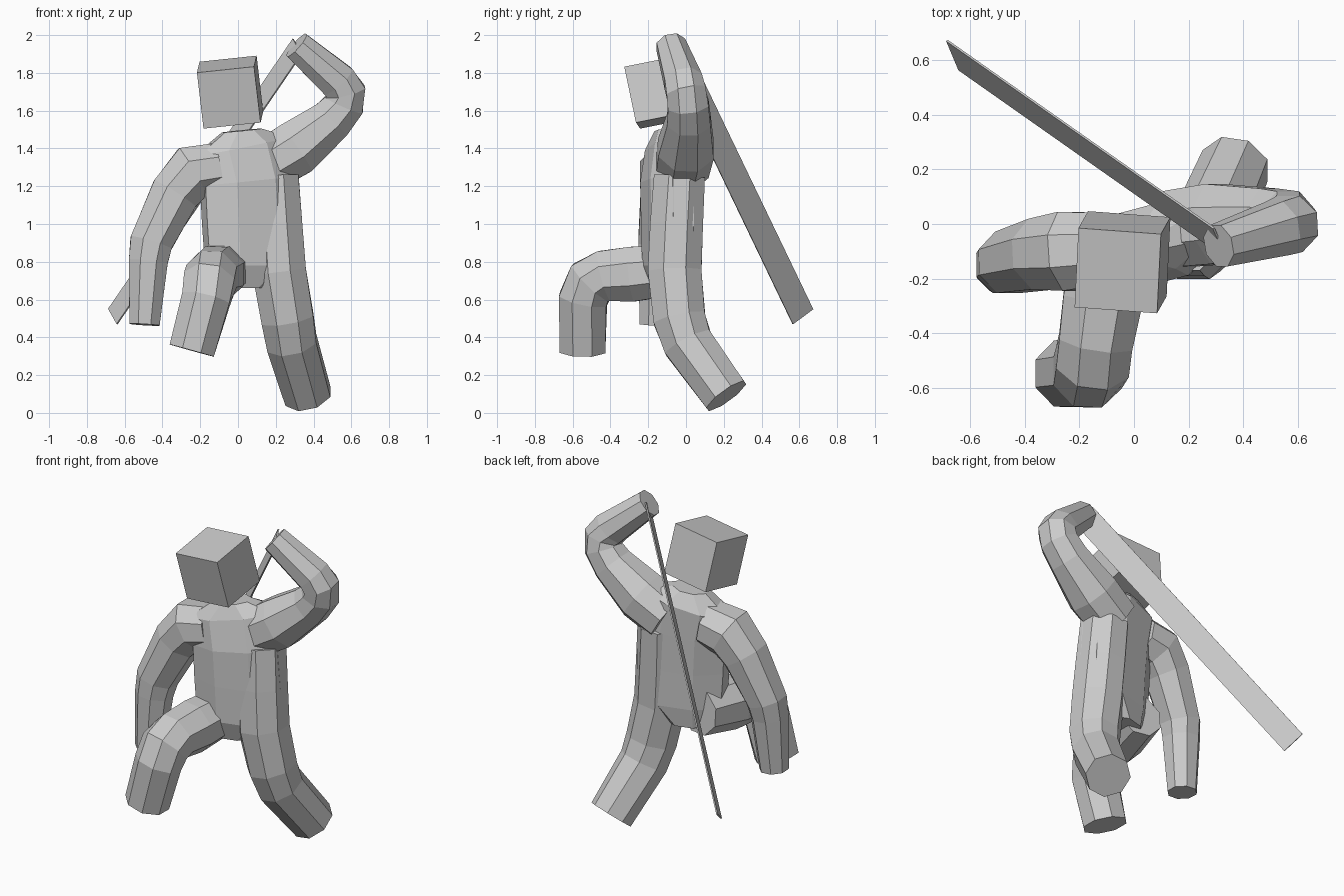
import bpy, bmesh, math
from mathutils import Vector, Matrix

if "Cube" in bpy.data.objects:
    bpy.data.objects.remove(bpy.data.objects["Cube"])

SIDES = 8
K = 1 / math.cos(math.pi / SIDES)      # octagon measured across its flats


def loft(name, rings):
    """Closed solid through a list of equal-length rings of points."""
    bm = bmesh.new()
    vr = [[bm.verts.new(p) for p in ring] for ring in rings]
    for a, b in zip(vr, vr[1:]):
        for i in range(SIDES):
            j = (i + 1) % SIDES
            bm.faces.new((a[i], a[j], b[j], b[i]))
    bm.faces.new(vr[0])
    bm.faces.new(vr[-1])
    bmesh.ops.recalc_face_normals(bm, faces=bm.faces)
    me = bpy.data.meshes.new(name)
    bm.to_mesh(me)
    bm.free()
    ob = bpy.data.objects.new(name, me)
    bpy.context.collection.objects.link(ob)
    return ob


def angles():
    return [2 * math.pi * (i + 0.5) / SIDES for i in range(SIDES)]


def limb(name, path, ref):
    """Eight-sided tube along a path of (x, y, z, radius)."""
    pts = [Vector(p[:3]) for p in path]
    rings = []
    for i, (c, p) in enumerate(zip(pts, path)):
        t = Vector()
        if i > 0:
            t += (c - pts[i - 1]).normalized()
        if i < len(pts) - 1:
            t += (pts[i + 1] - c).normalized()
        t.normalize()
        u = (Vector(ref) - t * t.dot(Vector(ref))).normalized()
        v = t.cross(u)
        rings.append([c + (u * math.cos(a) + v * math.sin(a)) * p[3] * K for a in angles()])
    return loft(name, rings)


def block(name, center, ax, ay, az):
    """Box spanned by three full-length edge vectors."""
    bm = bmesh.new()
    bmesh.ops.create_cube(bm, size=1)
    m = Matrix((ax, ay, az)).transposed().to_4x4()
    m.translation = center
    bm.transform(m)
    bmesh.ops.recalc_face_normals(bm, faces=bm.faces)
    me = bpy.data.meshes.new(name)
    bm.to_mesh(me)
    bm.free()
    ob = bpy.data.objects.new(name, me)
    bpy.context.collection.objects.link(ob)
    return ob


# Torso: twisted slightly, shoulders tilted (x, y, z, half width, half depth, tilt)
yaw = math.radians(15)
sections = [
    (0.03, -0.08, 0.66, 0.13, 0.10, 0.0),
    (0.08, -0.08, 0.78, 0.25, 0.13, 0.0),
    (0.075, -0.08, 1.00, 0.26, 0.135, 0.0),
    (0.06, -0.08, 1.23, 0.255, 0.14, 0.1),
    (0.02, -0.07, 1.41, 0.25, 0.125, 0.2),
    (0.02, -0.08, 1.495, 0.10, 0.08, 0.1),
]
rings = []
for x, y, z, hw, hd, tilt in sections:
    ring = []
    for a in angles():
        px, py = hw * K * math.cos(a), hd * K * math.sin(a)
        ring.append((x + px * math.cos(yaw) - py * math.sin(yaw),
                     y + px * math.sin(yaw) + py * math.cos(yaw), z + tilt * px))
    rings.append(ring)
body = loft("body", rings)

# Arms and legs
limbs = [
    limb("raised_arm", [(0.14, -0.02, 1.30, 0.14), (0.305, 0.0, 1.40, 0.147),
                        (0.495, 0.015, 1.55, 0.115), (0.56, 0.012, 1.63, 0.108),
                        (0.57, 0.0, 1.70, 0.105), (0.53, -0.015, 1.755, 0.10),
                        (0.31, -0.08, 1.947, 0.077)], (0, 1, 0)),
    limb("lowered_arm", [(-0.10, -0.09, 1.30, 0.13), (-0.24, -0.10, 1.275, 0.145),
                         (-0.335, -0.11, 1.16, 0.13), (-0.46, -0.14, 0.90, 0.113),
                         (-0.475, -0.15, 0.80, 0.103), (-0.495, -0.165, 0.467, 0.08)],
         (0, 1, 0)),
    limb("planted_leg", [(0.185, -0.035, 1.25, 0.135), (0.20, -0.05, 1.00, 0.14),
                         (0.218, -0.06, 0.75, 0.142), (0.262, -0.035, 0.50, 0.138),
                         (0.285, 0.01, 0.37, 0.132), (0.37, 0.213, 0.09, 0.122)],
         (1, 0, 0)),
    limb("raised_leg", [(-0.07, -0.03, 0.76, 0.13), (-0.115, -0.28, 0.735, 0.145),
                        (-0.14, -0.43, 0.725, 0.135), (-0.152, -0.505, 0.69, 0.135),
                        (-0.17, -0.545, 0.60, 0.128), (-0.245, -0.548, 0.33, 0.121)],
         (1, 0, 0)),
]

# Fuse limbs into a single body skin
for part in limbs:
    mod = body.modifiers.new("join", 'BOOLEAN')
    mod.operation = 'UNION'
    mod.solver = 'EXACT'
    mod.object = part
bpy.context.view_layer.objects.active = body
body.select_set(True)
for mod in list(body.modifiers):
    bpy.ops.object.modifier_apply(modifier=mod.name)
for part in limbs:
    bpy.data.objects.remove(part, do_unlink=True)

# Head: tilted cube
block("head", Vector((-0.042, -0.14, 1.698)), Vector((0.302, -0.022, 0.032)),
      Vector((0.014, 0.290, 0.058)), Vector((-0.035, -0.062, 0.296)))

# Blade: thin flat strip from the raised hand down behind the back
tip_a, tip_b = Vector((-0.685, 0.672, 0.55)), Vector((-0.64, 0.565, 0.47))
start_a = Vector((0.292, -0.015, 1.98))
length, width = tip_a - start_a, tip_b - tip_a
mid = start_a + (length + width) / 2
block("blade", mid, length, width, length.cross(width).normalized() * 0.008)
